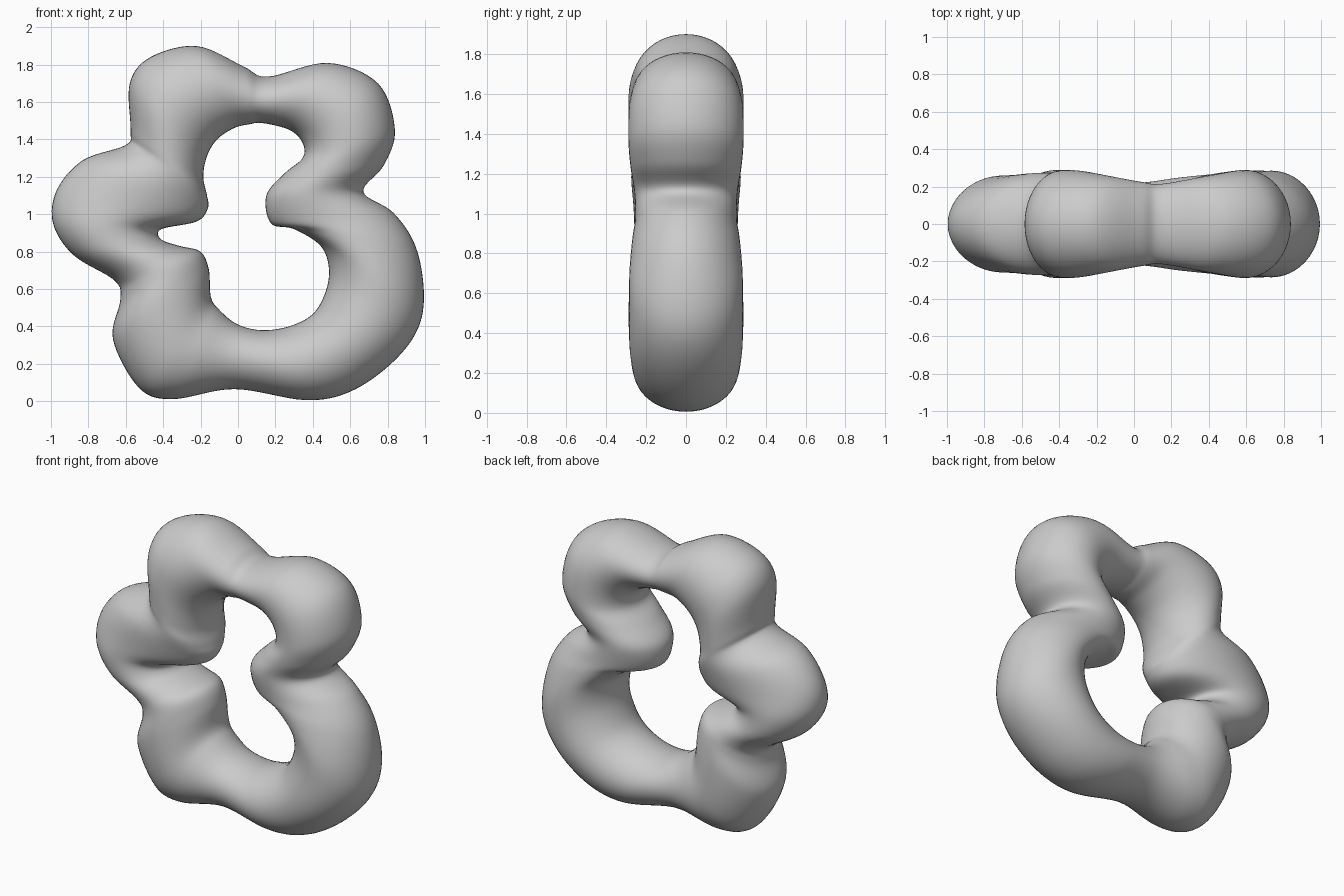
import bpy, bmesh
from math import sin, cos, pi
from mathutils import Vector

# Ring sections, clockwise from the top dip:
# outer x, outer z, inner x, inner z, half depth
SECTIONS = [
    (.16, 1.735, .13, 1.487, .215), (.48, 1.81, .275, 1.45, .255),
    (.75, 1.70, .345, 1.38, .285), (.84, 1.45, .345, 1.30, .29),
    (.78, 1.26, .25, 1.22, .28), (.67, 1.12, .15, 1.10, .26),
    (.83, 1.01, .175, .95, .255), (.95, .83, .30, .92, .27),
    (.995, .58, .45, .82, .285), (.96, .38, .485, .66, .285),
    (.82, .20, .42, .49, .285), (.60, .05, .30, .41, .27),
    (.36, .005, .14, .38, .25), (-.02, .065, 0, .41, .22),
    (-.35, .01, -.10, .49, .26), (-.53, .07, -.145, .56, .28),
    (-.67, .33, -.155, .705, .29), (-.63, .54, -.20, .80, .275),
    (-.66, .645, -.31, .83, .265), (-.88, .78, -.41, .865, .26),
    (-.99, .95, -.41, .92, .26), (-.97, 1.13, -.22, .96, .265),
    (-.83, 1.29, -.16, 1.03, .275), (-.60, 1.37, -.165, 1.10, .275),
    (-.575, 1.45, -.185, 1.20, .28), (-.58, 1.70, -.165, 1.31, .29),
    (-.47, 1.84, -.11, 1.40, .285), (-.22, 1.90, -.02, 1.46, .255),
    (.03, 1.79, .06, 1.48, .225),
]
STEPS, SIDES = 8, 48


def blend(i, t):
    """Smooth closed interpolation between neighbouring sections."""
    n = len(SECTIONS)
    rows = [SECTIONS[(i + k) % n] for k in (-1, 0, 1, 2)]
    return [.5 * (2 * b + (c - a) * t + (2 * a - 5 * b + 4 * c - d) * t * t
                  + (3 * b - a - 3 * c + d) * t ** 3) for a, b, c, d in zip(*rows)]


# Lumpy ring: elliptical sections lofted around the loop
bm = bmesh.new()
loops = []
for i in range(len(SECTIONS)):
    for s in range(STEPS):
        ox, oz, ix, iz, depth = blend(i, s / STEPS)
        outer, inner = Vector((ox, 0, oz)), Vector((ix, 0, iz))
        mid, half = (outer + inner) / 2, (outer - inner) / 2
        loops.append([bm.verts.new(mid + half * cos(2 * pi * k / SIDES)
                                   + Vector((0, depth * sin(2 * pi * k / SIDES), 0)))
                      for k in range(SIDES)])
for a, b in zip(loops, loops[1:] + loops[:1]):
    for k in range(SIDES):
        j = (k + 1) % SIDES
        bm.faces.new((a[k], a[j], b[j], b[k]))
bmesh.ops.recalc_face_normals(bm, faces=bm.faces)
for f in bm.faces:
    f.smooth = True
mesh = bpy.data.meshes.new("lumpy_ring")
bm.to_mesh(mesh)
bm.free()
ring = bpy.data.objects.new("lumpy_ring", mesh)
bpy.context.collection.objects.link(ring)

# Light relaxation of the surface
smooth = ring.modifiers.new("soften", 'SMOOTH')
smooth.factor, smooth.iterations = .5, 3
